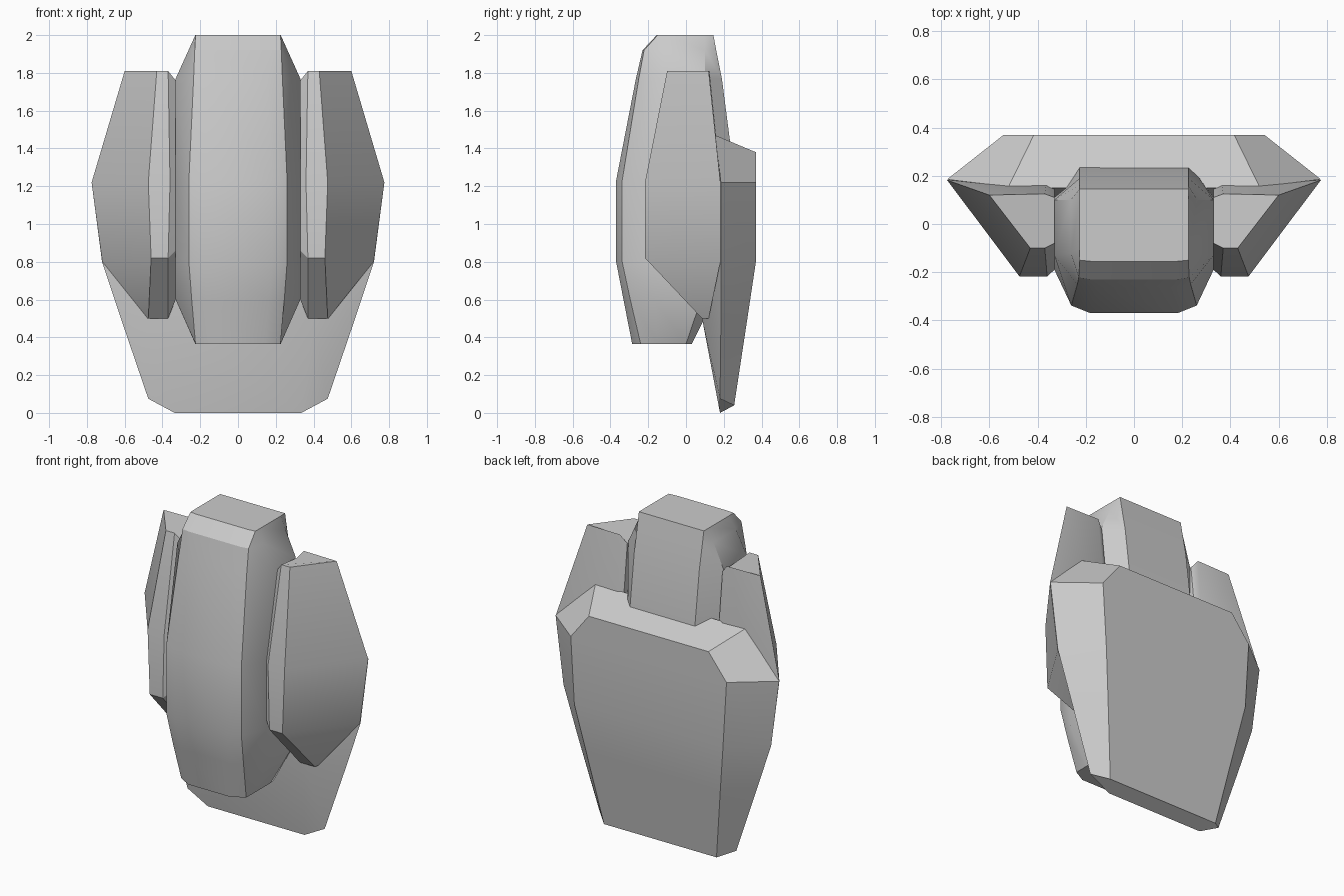
import bpy, bmesh, math


def loft(name, rings):
    """Skin closed rings of 3D points, listed from top to bottom, and cap both ends."""
    bm = bmesh.new()
    rows = [[bm.verts.new(p) for p in ring] for ring in rings]
    n = len(rows[0])
    for a, b in zip(rows, rows[1:]):
        for i in range(n):
            j = (i + 1) % n
            bm.faces.new((a[i], a[j], b[j], b[i]))
    bm.faces.new(rows[0])
    bm.faces.new(rows[-1])
    bmesh.ops.remove_doubles(bm, verts=bm.verts, dist=0.0005)
    bmesh.ops.recalc_face_normals(bm, faces=bm.faces)
    mesh = bpy.data.meshes.new(name)
    bm.to_mesh(mesh)
    bm.free()
    obj = bpy.data.objects.new(name, mesh)
    bpy.context.collection.objects.link(obj)
    bpy.ops.object.select_all(action='DESELECT')
    bpy.context.view_layer.objects.active = obj
    obj.select_set(True)
    bpy.ops.object.shade_smooth_by_angle(angle=math.radians(30))
    return obj


def mirrored(half):
    return half + [(-x, y, z) for x, y, z in reversed(half)]


# Central body: z, front y, chamfer y, front x, side x, side front y, side back y, back y
body_rows = [
    (2.00, -.155, -.150, .225, .226, -.10, .10, .145),
    (1.92, -.230, -.222, .229, .262, -.12, .10, .160),
    (1.77, -.265, -.250, .235, .330, -.13, .10, .190),
    (1.23, -.370, -.338, .260, .330, -.19, .11, .260),
    (0.80, -.370, -.338, .260, .330, -.19, .11, .250),
    (0.60, -.331, -.295, .245, .330, -.17, .08, .150),
    (0.365, -.285, -.240, .225, .226, -.15, .00, .030),
]
loft("central_body", [
    mirrored([(fx - .05 if z > 1.9 else fx - .08, fy, z), (fx, cy, z),
              (sx, s1, z), (sx, s2, z), (.225, by, z)])
    for z, fy, cy, fx, sx, s1, s2, by in body_rows])

# Back plate: front, widest edge and back points of each level
plate_rows = [
    [(.40, .150, 1.47), (.52, .155, 1.47), (.415, .370, 1.38)],
    [(.40, .090, 1.22), (.775, .185, 1.22), (.54, .370, 1.22)],
    [(.40, .085, 0.80), (.72, .185, 0.80), (.515, .370, 0.80)],
    [(.40, .085, 0.50), (.62, .185, 0.50), (.465, .325, 0.50)],
    [(.335, .180, 0.0), (.475, .180, .075), (.39, .255, .04)],
]
loft("back_plate", [mirrored(r) for r in plate_rows])

# Side pods: inner front, front, front outer, widest edge, back, inner back
pod_rings = [
    [(.33, -.08, 1.76), (.37, -.10, 1.81), (.43, -.10, 1.81),
     (.60, .12, 1.81), (.37, .125, 1.81), (.33, .11, 1.76)],
    [(.33, -.19, 1.22), (.36, -.217, 1.22), (.475, -.217, 1.22),
     (.775, .182, 1.22), (.36, .185, 1.22), (.33, .17, 1.22)],
    [(.33, -.19, .86), (.37, -.217, .82), (.46, -.217, .82),
     (.718, .182, .80), (.36, .185, .80), (.33, .17, .80)],
    [(.33, .04, .60), (.37, .085, .50), (.475, .085, .50),
     (.478, .12, .50), (.37, .12, .50), (.33, .12, .60)],
]
pod = loft("side_pods", pod_rings)
pod.modifiers.new("mirror", 'MIRROR').use_axis[0] = True
